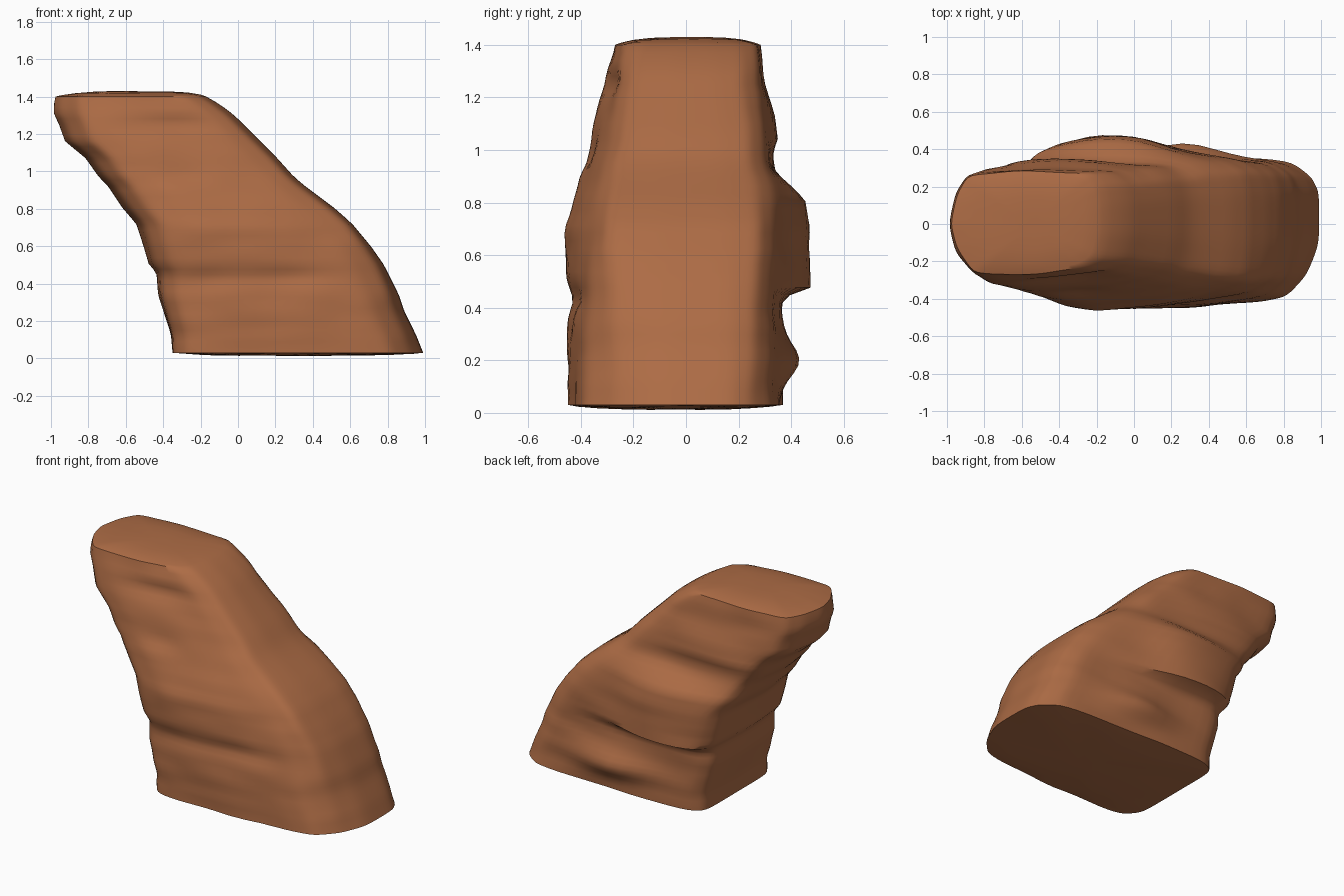
import bpy, bmesh
from math import exp
from mathutils import Vector, noise

if "Cube" in bpy.data.objects:
    bpy.data.objects.remove(bpy.data.objects["Cube"])

# Leaning silhouette: z, left x, right x
LEAN = [(0.03, -0.35, 0.99), (0.13, -0.36, 0.95), (0.25, -0.40, 0.89), (0.34, -0.43, 0.86),
        (0.46, -0.44, 0.80), (0.50, -0.48, 0.78), (0.60, -0.51, 0.71), (0.72, -0.55, 0.61),
        (0.80, -0.62, 0.52), (0.92, -0.70, 0.36), (0.97, -0.75, 0.30), (1.07, -0.82, 0.21),
        (1.16, -0.93, 0.12), (1.27, -0.97, 0.01), (1.30, -0.99, -0.02), (1.36, -0.99, -0.10),
        (1.40, -0.98, -0.17)]

# Plan outlines at three heights: (fraction from left to right, y)
BASE = [(0, 0), (0, -.33), (.06, -.43), (.3, -.455), (.75, -.425), (.87, -.39), (.95, -.27),
        (1, -.1), (1, .17), (.97, .25), (.88, .34), (.5, .36), (.08, .36), (0, .3)]
MIDDLE = [(0, 0), (.03, -.33), (.12, -.43), (.3, -.46), (.6, -.42), (.85, -.36), (.98, -.30),
          (1, -.1), (1, .15), (.98, .27), (.88, .33), (.5, .37), (.1, .36), (.03, .3)]
TOP = [(0, 0), (.04, -.13), (.15, -.26), (.3, -.27), (.6, -.265), (.85, -.24), (.96, -.18),
       (1, -.05), (1, .1), (.98, .2), (.9, .27), (.5, .285), (.12, .27), (.04, .15)]
STEPS, RINGS = 6, 46


def resample(outline):
    # Subdivide the outline, then ease its corners
    n = len(outline)
    pts = []
    for i in range(n):
        a, b = Vector(outline[i]), Vector(outline[(i + 1) % n])
        pts += [a.lerp(b, k / STEPS) for k in range(STEPS)]
    m = len(pts)
    for _ in range(3):
        pts = [(pts[i - 1] + pts[i] * 2 + pts[(i + 1) % m]) / 4 for i in range(m)]
    return pts


def lean_at(z):
    for a, b in zip(LEAN, LEAN[1:]):
        if z <= b[0] + 1e-6:
            t = (z - a[0]) / (b[0] - a[0])
            return [p + (q - p) * t for p, q in zip(a, b)]
    return LEAN[-1]


def clamp(t):
    return max(0.0, min(1.0, t))


def bump(v, c, size):
    return exp(-sum(((p - q) / s) ** 2 for p, q, s in zip(v, c, size)))


def ledge(z, bottom, top):
    # Overhanging stratum: abrupt lower lip, gentle taper above
    return clamp((z - bottom + 0.03) / 0.03) * clamp((top - z) / 0.12)


OUTLINES = [resample(o) for o in (BASE, MIDDLE, TOP)]
SIDES = len(OUTLINES[0])


def ring_at(z):
    _, x0, x1 = lean_at(z)
    lo, hi, t = (0, 1, (z - 0.03) / 0.67) if z < 0.70 else (1, 2, (z - 0.70) / 0.70)
    ring = []
    for a, b in zip(OUTLINES[lo], OUTLINES[hi]):
        p = a.lerp(b, t)
        v = Vector((x0 + p.x * (x1 - x0), p.y, z))
        # Weathered strata on the back and front
        d = 0.010 * noise.noise(v * 4) + 0.006 * noise.noise(Vector((v.x * 3, v.y * 3, z * 12)))
        back, front = clamp((p.y - 0.12) / 0.15), clamp((-p.y - 0.12) / 0.15)
        d += back * 0.105 * ledge(z, 0.47, 0.93) * exp(-((v.x + 0.13) / 0.42) ** 2)
        d += back * 0.07 * bump(v, (0.27, 0.36, 0.2), (0.22, 1, 0.08))
        d += back * 0.02 * ledge(z, 1.03, 1.25) * exp(-((v.x + 0.35) / 0.35) ** 4)
        d -= front * 0.03 * bump(v, (-0.35, -0.3, 1.25), (0.2, 1, 0.05))
        d -= front * 0.02 * bump(v, (-0.3, -0.35, 0.98), (0.15, 1, 0.05))
        d -= front * 0.025 * bump(v, (0.1, -0.4, 0.43), (0.5, 1, 0.05))
        v.y += d if p.y > 0 else -d
        ring.append(v)
    return ring


def cap(ring, height):
    centre = sum(ring, Vector()) / SIDES
    result = []
    for f in (0.92, 0.75, 0.5, 0.2):
        loop = [centre.lerp(p, f) for p in ring]
        for q in loop:
            q.z += height * (1 - f ** 4) + 0.006 * noise.noise(q * 4)
        result.append(loop)
    return result


# Rock body: stacked rings with gently domed caps
rings = [ring_at(0.03 + 1.37 * i / RINGS) for i in range(RINGS + 1)]
rings = cap(rings[0], -0.015)[::-1] + rings + cap(rings[-1], 0.028)
bm = bmesh.new()
loops = [[bm.verts.new(p) for p in ring] for ring in rings]
for a, b in zip(loops, loops[1:]):
    for j in range(SIDES):
        k = (j + 1) % SIDES
        bm.faces.new((a[j], a[k], b[k], b[j]))
bm.faces.new(loops[0][::-1])
bm.faces.new(loops[-1])
bmesh.ops.recalc_face_normals(bm, faces=bm.faces)

mesh = bpy.data.meshes.new("leaning_rock")
bm.to_mesh(mesh)
bm.free()
rock = bpy.data.objects.new("leaning_rock", mesh)
bpy.context.collection.objects.link(rock)

# Reddish brown stone
stone = bpy.data.materials.new("brown_stone")
stone.diffuse_color = (0.42, 0.15, 0.06, 1)
stone.use_nodes = True
stone.node_tree.nodes["Principled BSDF"].inputs["Base Color"].default_value = stone.diffuse_color
mesh.materials.append(stone)

bpy.context.view_layer.objects.active = rock
rock.select_set(True)
bpy.ops.object.shade_smooth_by_angle(angle=0.9)
